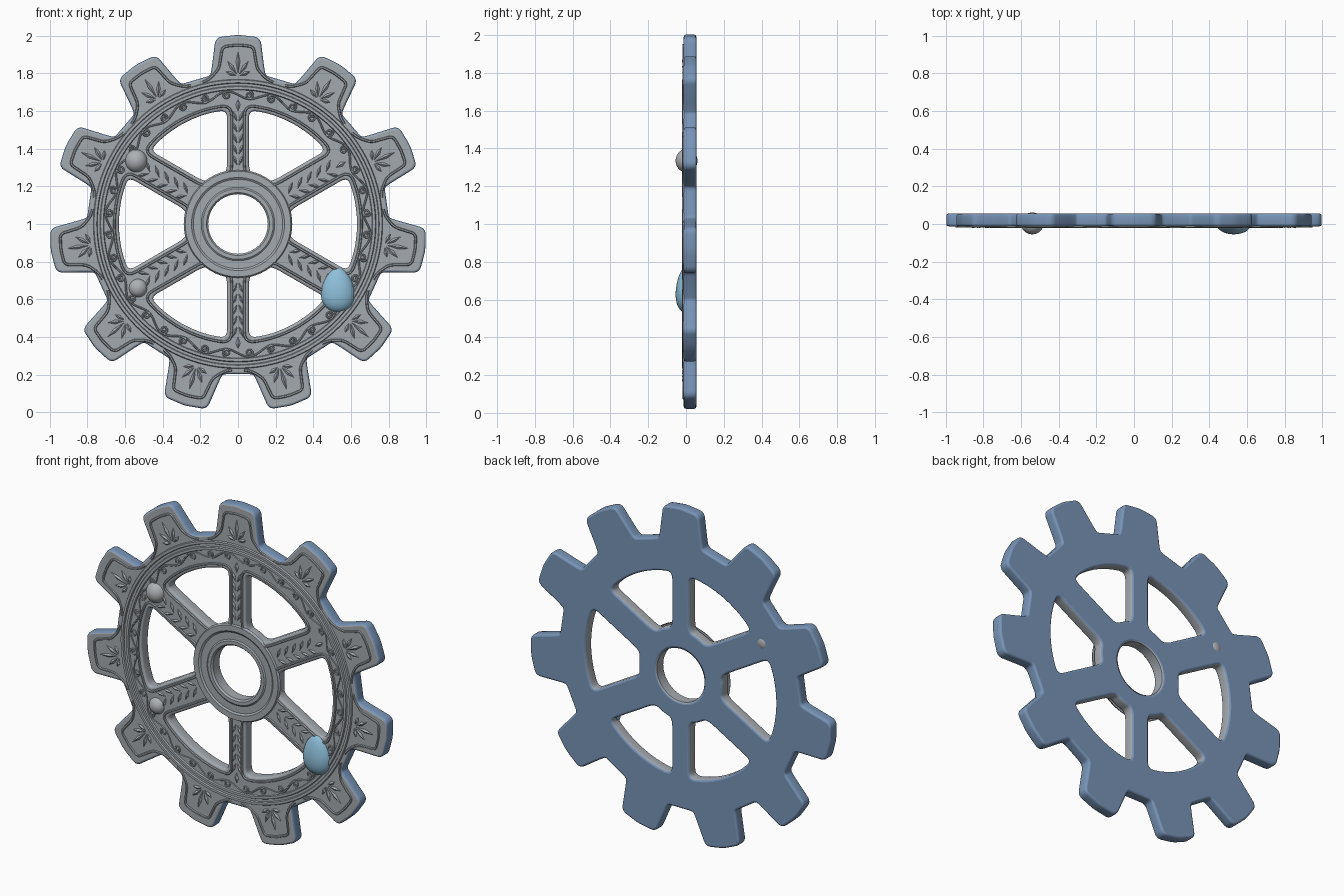
import bpy, bmesh, math
from mathutils import Vector, Matrix

if "Cube" in bpy.data.objects:
    bpy.data.objects.remove(bpy.data.objects["Cube"])

RAD = math.radians
FRONT = -0.012            # y of the flat front face
BACK = 0.055
TURN = (math.pi / 2, 0, 0)  # drawings are made in XY, then stood upright


def material(name, rgb):
    m = bpy.data.materials.new(name)
    m.diffuse_color = (*rgb, 1)
    m.use_nodes = True
    m.node_tree.nodes["Principled BSDF"].inputs["Base Color"].default_value = m.diffuse_color
    return m


grey = material("stone_grey", (0.37, 0.40, 0.43))
blue = material("steel_blue", (0.19, 0.30, 0.48))
pale = material("pale_grey", (0.42, 0.44, 0.46))
sky = material("sky_blue", (0.27, 0.52, 0.70))


def polar(r, deg):
    return Vector((r * math.cos(RAD(deg)), r * math.sin(RAD(deg))))


def rounded(pts, cut, closed=True, steps=5):
    """Round the corners of a polygon with small quadratic arcs."""
    out, n = [], len(pts)
    for i, p in enumerate(pts):
        if not closed and i in (0, n - 1):
            out.append(p)
            continue
        a, b = pts[i - 1] - p, pts[(i + 1) % n] - p
        s = p + a.normalized() * min(cut, a.length * 0.48)
        e = p + b.normalized() * min(cut, b.length * 0.48)
        for k in range(steps + 1):
            t = k / steps
            out.append(s * (1 - t) ** 2 + p * 2 * t * (1 - t) + e * t * t)
    return out


def smooth(ob, angle=35):
    ob.data.shade_smooth()
    ob.data.set_sharp_from_angle(angle=RAD(angle))


def curve_object(name, paths, y, mats, dims='3D', bevel=0.008, extrude=0.0, res=1):
    """Make a mesh from (points, closed) paths, as a filled plate or as beads."""
    cu = bpy.data.curves.new(name, 'CURVE')
    cu.dimensions = dims
    cu.bevel_depth, cu.bevel_resolution, cu.extrude = bevel, res, extrude
    if dims == '2D':
        cu.fill_mode = 'BOTH'
    for pts, closed in paths:
        sp = cu.splines.new('POLY')
        sp.points.add(len(pts) - 1)
        for q, p in zip(sp.points, pts):
            q.co = (p.x, p.y, 0, 1)
        sp.use_cyclic_u = closed
    ob = bpy.data.objects.new(name, cu)
    bpy.context.collection.objects.link(ob)
    bpy.ops.object.select_all(action='DESELECT')
    ob.select_set(True)
    bpy.context.view_layer.objects.active = ob
    bpy.ops.object.convert(target='MESH')
    ob = bpy.context.view_layer.objects.active
    ob.rotation_euler = TURN
    ob.location = (0, y, 1)
    ob.data.materials.clear()
    for m in mats:
        ob.data.materials.append(m)
    return ob


def mesh_object(name, bm, mat, loc=(0, 0, 0), rot=(0, 0, 0)):
    me = bpy.data.meshes.new(name)
    bm.to_mesh(me)
    bm.free()
    me.materials.append(mat)
    ob = bpy.data.objects.new(name, me)
    ob.location, ob.rotation_euler = loc, rot
    bpy.context.collection.objects.link(ob)
    return ob


# Gear outline with eleven teeth
TEETH = [90 + i * 360 / 11 for i in range(11)]
outline = []
for a in TEETH:
    for r, d in ((0.79, -10.0), (0.83, -8.9), (0.985, -6.3), (0.992, 0),
                 (0.985, 6.3), (0.83, 8.9), (0.79, 10.0)):
        outline.append(polar(r, a + d))


# Six window holes: start spoke, offset, end spoke, offset, outer radius
def window(a0, d0, a1, d1, ro, grow=0.0):
    ro, ri, d0, d1 = ro + grow, 0.28 - grow, d0 - grow, d1 - grow

    def ends(r):
        return (a0 + math.degrees(math.asin(d0 / r)), a1 - math.degrees(math.asin(d1 / r)))
    o0, o1 = ends(ro)
    i0, i1 = ends(ri)
    pts = [polar(ro, o0 + (o1 - o0) * k / 4) for k in range(5)]
    pts += [polar(ri, i1 + (i0 - i1) * k / 2) for k in range(3)]
    return rounded(pts, 0.06)


WINDOWS = [(30, .105, 90, .058, .61), (90, .058, 150, .105, .61), (150, .075, 210, .075, .635),
           (210, .105, 270, .058, .61), (270, .058, 330, .105, .61), (-30, .075, 30, .075, .635)]
bore = [polar(0.172, i * 7.5) for i in range(48)]
paths = [(rounded(outline, 0.025), True), (bore, True)]
paths += [(window(*w, grow=0.012), True) for w in WINDOWS]
half = (BACK - FRONT) / 2
body = curve_object("gear_body", paths, FRONT + half, (grey, blue), '2D', 0.012, half - 0.012, 2)
# Front and window walls are grey; outer walls and back are blue
for f in body.data.polygons:
    inner_wall = f.normal.z > -0.3 and f.center.xy.length < 0.70
    f.material_index = 0 if f.normal.z > 0.8 or inner_wall else 1
smooth(body)

# Raised borders on teeth and around windows
borders = []
for a in TEETH:
    u = [polar(r, a + d) for r, d in ((0.775, -14), (0.785, -11), (0.83, -7), (0.945, -5),
                                      (0.95, 0), (0.945, 5), (0.83, 7), (0.785, 11), (0.775, 14))]
    borders.append((rounded(u, 0.025, False), False))
smooth(curve_object("tooth_borders", borders, FRONT, (grey,), bevel=0.007), 60)
smooth(curve_object("window_borders", [(window(*w, grow=0.024), True) for w in WINDOWS],
                    FRONT, (grey,), bevel=0.007), 60)

# Scrollwork around the rim
scrolls = []
for i in range(36):
    c, s = polar(0.686, i * 10 + 5), (1 if i % 2 else -1)
    scrolls.append(([c + polar(0.022 - 0.016 * k / 14, i * 10 + s * k * 36)
                     for k in range(15)], False))
    scrolls.append(([polar(0.686 + s * 0.02 * math.cos(math.pi * k / 8), i * 10 + 5 + k * 10 / 8)
                     for k in range(9)], False))
smooth(curve_object("rim_scrollwork", scrolls, FRONT, (grey,), bevel=0.005), 60)


# Leaf reliefs on teeth and spokes
def leaf(bm, base, deg, length, width, height=0.009):
    d, n = polar(1, deg), polar(1, deg + 90)
    m = base + d * length * 0.55
    ring = [bm.verts.new((p.x, p.y, 0)) for p in
            (base, m - n * width, base + d * length, m + n * width)]
    top = bm.verts.new((m.x, m.y, height))
    for k in range(4):
        bm.faces.new((ring[k], ring[(k + 1) % 4], top))


bm = bmesh.new()
for a in TEETH:
    root = polar(0.785, a)
    for d, ln in ((-70, .055), (-35, .085), (0, .12), (35, .085), (70, .055)):
        leaf(bm, root + polar(0.012, a + d), a + d, ln, 0.011)
mesh_object("tooth_leaves", bm, grey, (0, FRONT, 1), TURN)

bm = bmesh.new()
for a in range(30, 390, 60):
    wide = 1.0 if a in (90, 270) else 1.7
    for k in range(5):
        p = polar(0.31 + k * 0.058, a)
        for s in (-1, 1):
            leaf(bm, p + polar(0.004, a + 90 * s), a + s * 24 * wide, 0.068, 0.009)
    leaf(bm, polar(0.60, a), a, 0.06, 0.013)
mesh_object("spoke_leaves", bm, grey, (0, FRONT, 1), TURN)


# Turned rings: the hub with its bore, and the rim bands
def lathe(name, profile, steps=72):
    bm = bmesh.new()
    rows = [[bm.verts.new((r * math.cos(t), y, r * math.sin(t))) for r, y in profile]
            for t in (2 * math.pi * i / steps for i in range(steps))]
    for i in range(steps):
        p, q = rows[i], rows[(i + 1) % steps]
        for k in range(len(profile) - 1):
            bm.faces.new((p[k], p[k + 1], q[k + 1], q[k]))
    # Open shells: make the front faces look toward -y
    bm.normal_update()
    if sum(f.normal.y * f.calc_area() for f in bm.faces) > 0:
        bmesh.ops.reverse_faces(bm, faces=bm.faces[:])
    smooth(mesh_object(name, bm, grey, (0, 0, 1)), 30)


lathe("hub", [(.288, -.008), (.28, -.021), (.247, -.021), (.237, -.014), (.195, -.014),
              (.187, -.02), (.167, -.02), (.158, -.01), (.158, .05), (.164, .0545)])
for r in (0.757, 0.722):
    lathe("rim_band", [(r + .012, -.01), (r + .007, -.02), (r - .007, -.02), (r - .012, -.01)], 96)


# Round studs and the egg
def ball(name, loc, size, mat, taper=0.0):
    bm = bmesh.new()
    bmesh.ops.create_uvsphere(bm, u_segments=32, v_segments=20, radius=1)
    for v in bm.verts:
        k = 1 - taper * v.co.z
        v.co = Vector((v.co.x * k * size[0], v.co.y * k * size[1], v.co.z * size[2]))
    smooth(mesh_object(name, bm, mat, loc), 60)


ball("upper_stud", (-0.54, 0.003, 1.335), (0.06, 0.058, 0.062), pale)
ball("lower_stud", (-0.53, 0.0, 0.66), (0.05, 0.045, 0.05), pale)
ball("egg", (0.53, -0.004, 0.65), (0.088, 0.05, 0.118), sky, 0.2)
